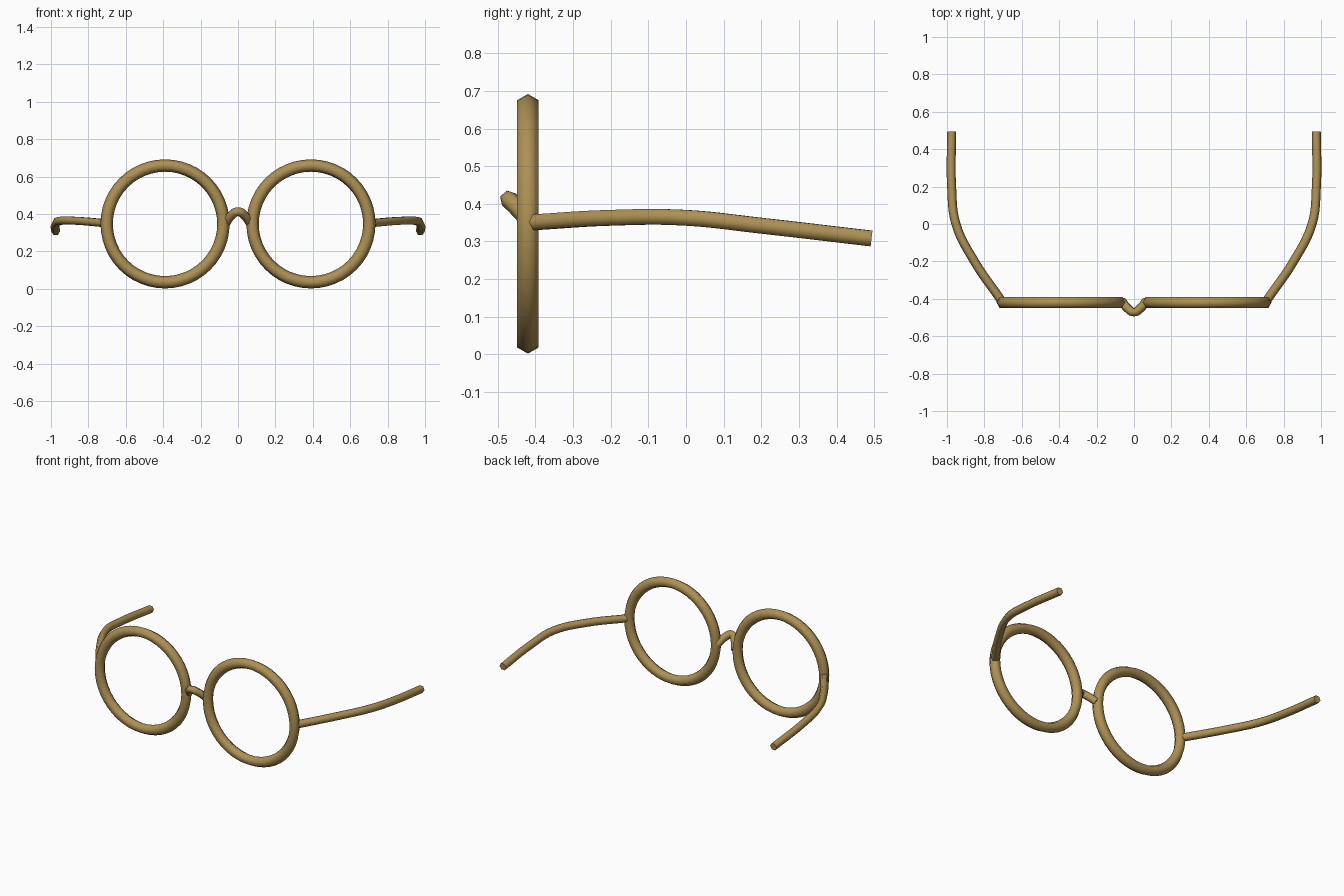
import bpy, math

if "Cube" in bpy.data.objects:
    bpy.data.objects.remove(bpy.data.objects["Cube"])

# Single brass colour
brass = bpy.data.materials.new("brass")
brass.diffuse_color = (0.42, 0.28, 0.09, 1)
brass.use_nodes = True
brass.node_tree.nodes["Principled BSDF"].inputs["Base Color"].default_value = brass.diffuse_color


def finish(obj, name):
    obj.name = name
    obj.data.materials.clear()
    obj.data.materials.append(brass)
    bpy.ops.object.select_all(action='DESELECT')
    obj.select_set(True)
    bpy.context.view_layer.objects.active = obj
    bpy.ops.object.shade_smooth_by_angle(angle=math.radians(70))


def wire(name, points, radius):
    """Six-sided smooth wire through the given points."""
    curve = bpy.data.curves.new(name, 'CURVE')
    curve.dimensions = '3D'
    curve.bevel_depth = radius
    curve.bevel_resolution = 1
    curve.resolution_u = 6
    curve.use_fill_caps = True
    spline = curve.splines.new('BEZIER')
    spline.bezier_points.add(len(points) - 1)
    for bp, co in zip(spline.bezier_points, points):
        bp.co = co
        bp.handle_left_type = bp.handle_right_type = 'AUTO'
    obj = bpy.data.objects.new(name, curve)
    bpy.context.collection.objects.link(obj)
    bpy.ops.object.select_all(action='DESELECT')
    obj.select_set(True)
    bpy.context.view_layer.objects.active = obj
    bpy.ops.object.convert(target='MESH')
    finish(bpy.context.object, name)


# Temple arm path, right side
arm = [(0.712, -0.405, 0.351), (0.853, -0.2, 0.363), (0.952, 0.0, 0.363),
       (0.975, 0.2, 0.342), (0.975, 0.493, 0.308)]

for side, s in (("right", 1), ("left", -1)):
    # Round lens rim
    bpy.ops.mesh.primitive_torus_add(
        location=(s * 0.39, -0.42, 0.347), rotation=(math.pi / 2, 0, 0),
        major_radius=0.312, minor_radius=0.033,
        major_segments=48, minor_segments=6)
    finish(bpy.context.object, side + "_rim")
    # Temple arm
    wire(side + "_temple_arm", [(s * x, y, z) for x, y, z in arm], 0.024)

# Arched nose bridge
wire("nose_bridge", [(-0.065, -0.412, 0.35), (-0.035, -0.45, 0.392), (0, -0.471, 0.412),
                     (0.035, -0.45, 0.392), (0.065, -0.412, 0.35)], 0.024)
